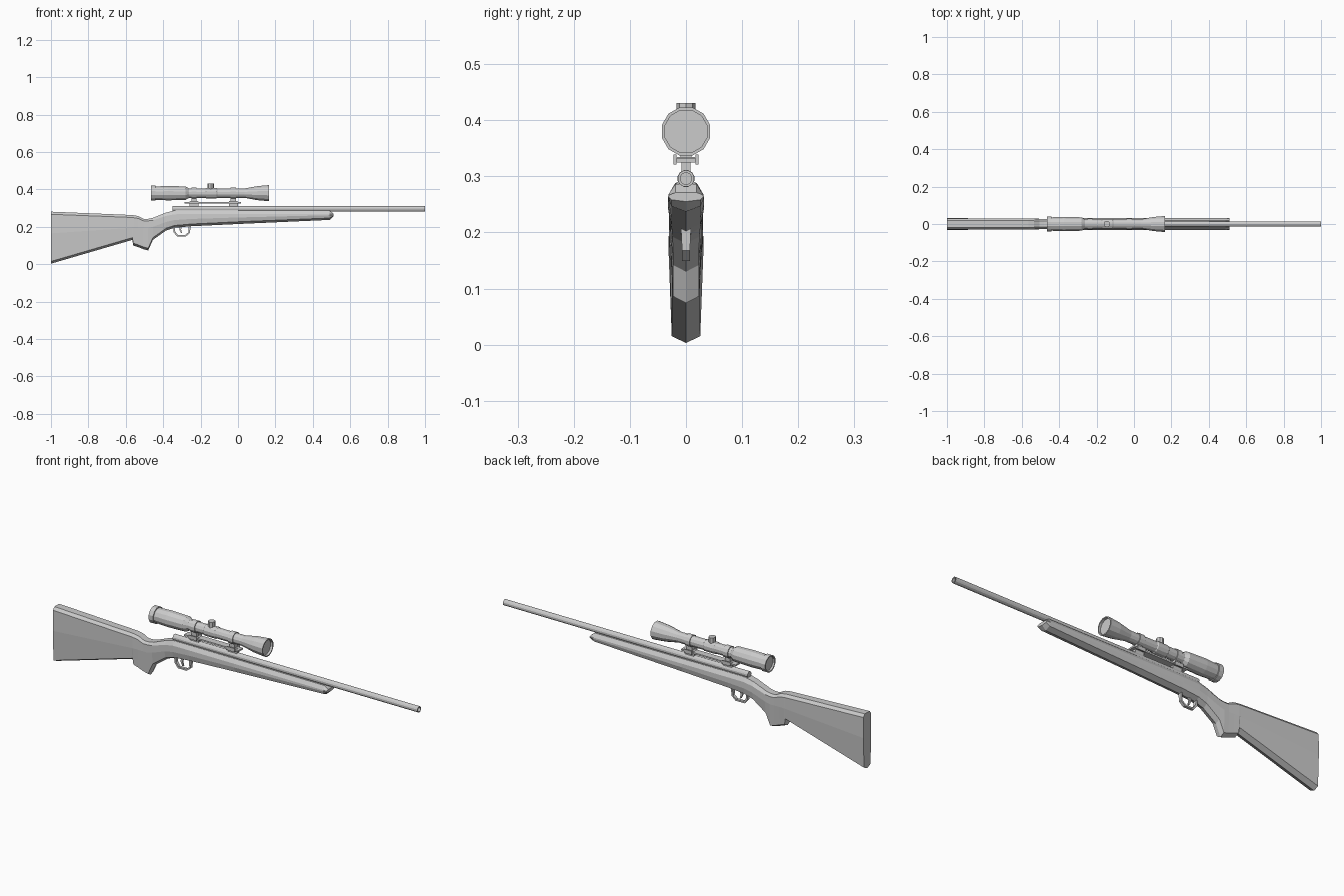
import bpy, bmesh
from math import cos, sin, pi

if "Cube" in bpy.data.objects:
    bpy.data.objects.remove(bpy.data.objects["Cube"])


def finish(name, bm):
    bmesh.ops.recalc_face_normals(bm, faces=bm.faces)
    mesh = bpy.data.meshes.new(name)
    bm.to_mesh(mesh)
    bm.free()
    ob = bpy.data.objects.new(name, mesh)
    bpy.context.collection.objects.link(ob)
    return ob


def loft(name, rings, closed=False):
    """Skin a list of equal-length point rings; cap the ends unless closed."""
    bm = bmesh.new()
    loops = [[bm.verts.new(p) for p in ring] for ring in rings]
    pairs = list(zip(loops, loops[1:]))
    if closed:
        pairs.append((loops[-1], loops[0]))
    for a, b in pairs:
        n = len(a)
        for i in range(n):
            j = (i + 1) % n
            bm.faces.new((a[i], a[j], b[j], b[i]))
    if not closed:
        bm.faces.new(loops[0])
        bm.faces.new(loops[-1])
    return finish(name, bm)


def turned(name, profile, z, sides=12, closed=False):
    """Revolve (x, radius) pairs about a lengthwise axis at height z."""
    angles = [2 * pi * (i + 0.5) / sides for i in range(sides)]
    return loft(name, [[(x, r * cos(a), z + r * sin(a)) for a in angles]
                       for x, r in profile], closed)


def box(name, x0, x1, y0, y1, z0, z1):
    return loft(name, [[(x, y0, z0), (x, y1, z0), (x, y1, z1), (x, y0, z1)]
                       for x in (x0, x1)])


# Stock: x, top, shoulder, widest crease, underside centre, half width
sections = [
    (-1.00, .281, .267, .165, .003, .031),
    (-.565, .263, .250, .195, .130, .030),
    (-.560, .262, .249, .195, .100, .030),
    (-.535, .258, .245, .195, .092, .029),
    (-.505, .243, .232, .194, .080, .028),
    (-.480, .243, .232, .194, .074, .028),
    (-.455, .248, .235, .200, .130, .028),
    (-.385, .276, .258, .226, .180, .029),
    (-.340, .287, .267, .236, .195, .031),
    (-.250, .288, .268, .242, .203, .032),
    (0.000, .287, .268, .250, .215, .032),
    (0.490, .286, .268, .262, .237, .032),
    (0.510, .271, .267, .263, .255, .031),
]
rings = []
for x, top, shoulder, mid, low, w in sections:
    v = min(.012, (mid - low) * .4)
    half = [(w * .6, top), (w * .97, shoulder), (w, mid), (w * .82, low + v)]
    rings.append([(x, y, z) for y, z in half] + [(x, 0, low)]
                 + [(x, -y, z) for y, z in reversed(half)])
loft("stock", rings)

# Barrel with a hollow muzzle, and the slightly raised receiver bed
turned("barrel", [(-.35, .0155), (1, .0150), (1, .0105), (.95, .0105)], .296)
box("receiver_bed", -.335, 0, -.017, .017, .275, .290)

# Telescopic sight, recessed at both lenses
turned("scope_body", [
    (-.455, .036), (-.465, .036), (-.465, .042), (-.440, .042), (-.440, .037),
    (-.375, .040), (-.280, .037), (-.262, .026), (-.175, .026), (-.170, .029),
    (-.115, .029), (-.110, .026), (.035, .026), (.105, .039), (.165, .0445),
    (.165, .039), (.153, .039)], .380)

# Adjustment turret on top of the sight
bpy.ops.mesh.primitive_cylinder_add(vertices=8, radius=.017, depth=.030,
                                    location=(-.145, 0, .416))
bpy.context.object.name = "turret"

# Rail, with ring, clamp plate, side lugs and stem repeated at each mount
box("scope_rail", -.285, .015, -.017, .017, .325, .333)
for label, cx in (("rear", -.235), ("front", -.025)):
    a, b = cx - .014, cx + .014
    turned(label + "_ring", [(a, .025), (a, .030), (b, .030), (b, .025)], .380,
           closed=True)
    box(label + "_ring_foot", a, b, -.010, .010, .331, .356)
    box(label + "_stem", cx - .024, cx + .024, -.008, .008, .303, .327)
    box(label + "_clamp", cx - .024, cx + .024, -.019, .019, .326, .334)
    for side, y in (("left", .0195), ("right", -.0195)):
        box(label + "_" + side + "_lug", cx - .022, cx + .022,
            y - .0025, y + .0025, .321, .339)

# Trigger guard: a thin strip bent through outer and inner outlines
outer = [(-.347, .205), (-.345, .172), (-.327, .149), (-.278, .149),
         (-.256, .168), (-.254, .210)]
inner = [(-.338, .205), (-.336, .176), (-.322, .157), (-.282, .157),
         (-.264, .172), (-.263, .210)]
loft("trigger_guard", [[(ox, -w, oz), (ox, w, oz), (ix, w, iz), (ix, -w, iz)]
                       for (ox, oz), (ix, iz), w in
                       zip(outer, inner, (.009, .007, .007, .007, .007, .009))])

# Trigger
loft("trigger", [[(x - t, -.004, z), (x + t, -.004, z),
                  (x + t, .004, z), (x - t, .004, z)]
                 for x, z, t in ((-.305, .207, .006), (-.309, .185, .005),
                                 (-.302, .166, .003))])
